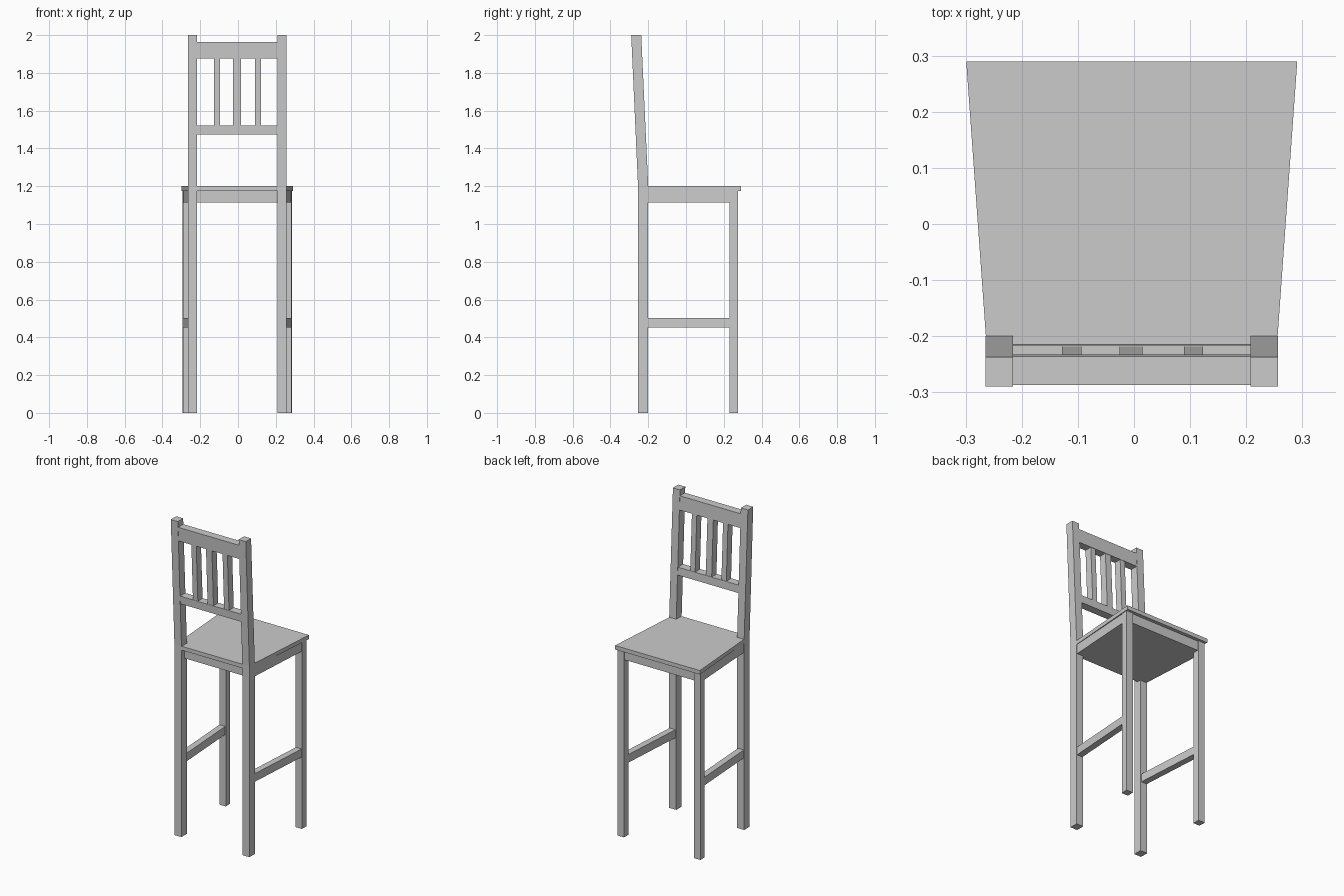
import bpy, bmesh

if "Cube" in bpy.data.objects:
    bpy.data.objects.remove(bpy.data.objects["Cube"])

CX = -0.004  # slight sideways offset of the frame


def loft(name, a, b):
    """Closed solid between two matching polygons."""
    bm = bmesh.new()
    va = [bm.verts.new(p) for p in a]
    vb = [bm.verts.new(p) for p in b]
    bm.faces.new(va)
    bm.faces.new(vb)
    n = len(a)
    for i in range(n):
        j = (i + 1) % n
        bm.faces.new((va[i], va[j], vb[j], vb[i]))
    bmesh.ops.recalc_face_normals(bm, faces=bm.faces)
    me = bpy.data.meshes.new(name)
    bm.to_mesh(me)
    bm.free()
    ob = bpy.data.objects.new(name, me)
    bpy.context.collection.objects.link(ob)
    return ob


def slab(name, outline, z0, z1):
    return loft(name, [(x + CX, y, z0) for x, y in outline],
                [(x + CX, y, z1) for x, y in outline])


def side(name, profile, x0, x1):
    return loft(name, [(x0, y, z) for y, z in profile],
                [(x1, y, z) for y, z in profile])


def lean(z0, z1, inset=0.001):
    """y/z profile of a backrest piece following the leaning posts."""
    f = lambda z: -0.2 - 0.0465 * (z - 1.2) - inset
    b = lambda z: -0.254 - 0.0445 * (z - 1.2) + inset
    return [(b(z0), z0), (f(z0), z0), (f(z1), z1), (b(z1), z1)]


# Seat: trapezoid with a tongue between the posts
slab("seat", [(-0.295, 0.29), (-0.26, -0.2), (-0.212, -0.2), (-0.212, -0.251),
              (0.212, -0.251), (0.212, -0.2), (0.26, -0.2), (0.295, 0.29)],
     1.175, 1.2)

# Apron block under the seat
slab("apron", [(-0.286, 0.268), (-0.257, -0.2), (-0.212, -0.2),
               (-0.212, -0.225), (0.212, -0.225), (0.212, -0.2),
               (0.257, -0.2), (0.286, 0.268)], 1.115, 1.175)

for s, tag in ((-1, "left"), (1, "right")):
    # Back post, bent backwards above the seat
    side("back_post_" + tag,
         [(-0.254, 0), (-0.2, 0), (-0.2, 1.2), (-0.237, 2), (-0.29, 2), (-0.254, 1.2)],
         s * 0.212 + CX, s * 0.261 + CX)
    # Front leg
    slab("front_leg_" + tag,
         [(s * 0.242, 0.23), (s * 0.287, 0.23), (s * 0.289, 0.275), (s * 0.244, 0.275)],
         0, 1.175)
    # Stretcher from post to front leg
    slab("stretcher_" + tag,
         [(s * 0.218, -0.202), (s * 0.258, -0.202), (s * 0.286, 0.232), (s * 0.246, 0.232)],
         0.452, 0.503)

# Backrest rails
side("top_rail", lean(1.875, 1.963), -0.216, 0.208)
side("lower_rail", lean(1.473, 1.522), -0.216, 0.208)

# Backrest slats
for i, (x0, x1) in enumerate(((-0.128, -0.094), (-0.026, 0.015), (0.089, 0.123))):
    side(f"slat_{i + 1}", lean(1.52, 1.877, 0.003), x0, x1)
